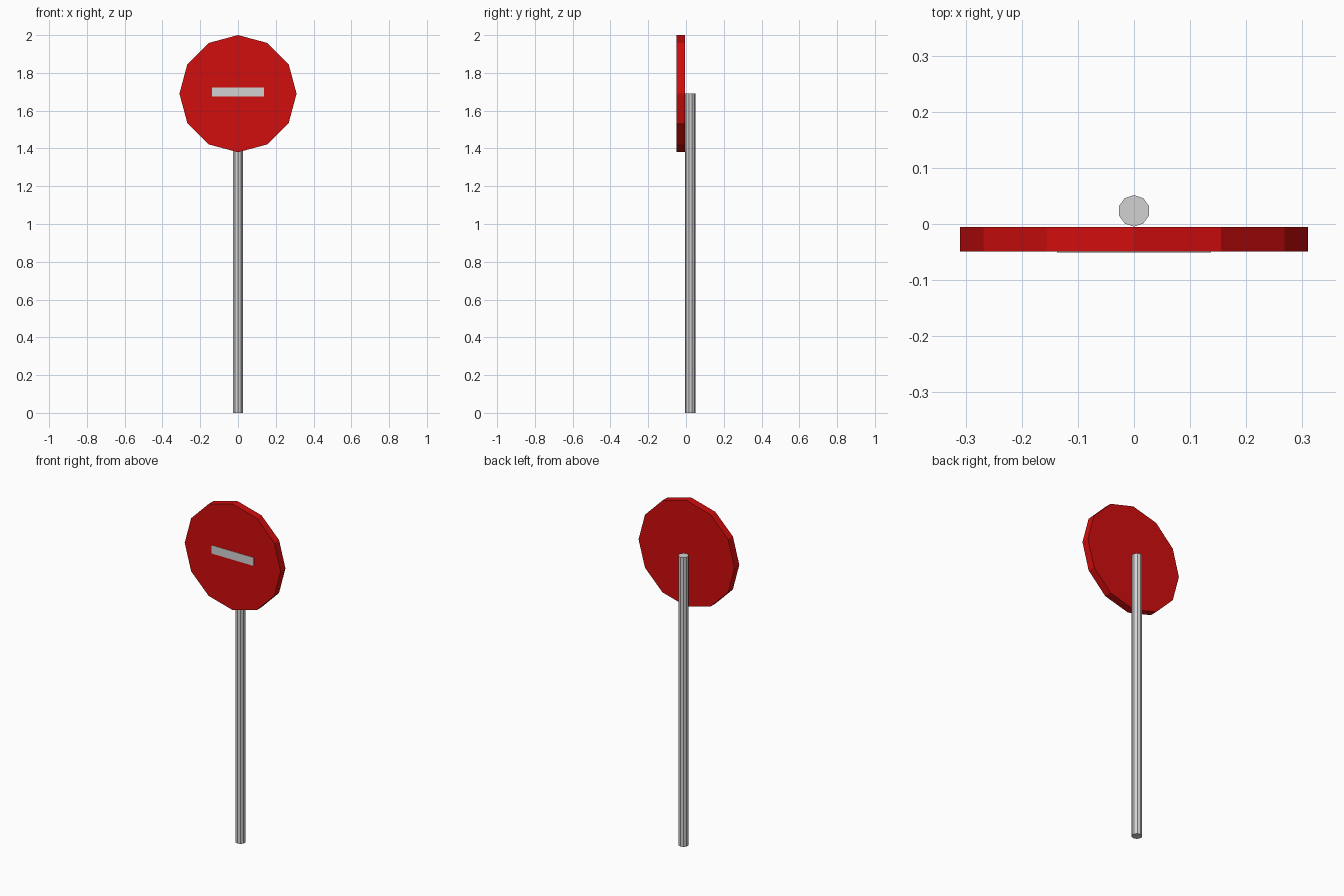
import bpy
import math

cube = bpy.data.objects.get("Cube")
if cube:
    bpy.data.objects.remove(cube, do_unlink=True)


def material(name, color):
    mat = bpy.data.materials.new(name)
    mat.use_nodes = True
    mat.diffuse_color = color
    mat.node_tree.nodes["Principled BSDF"].inputs["Base Color"].default_value = color
    return mat


def finish(name, mat):
    obj = bpy.context.object
    obj.name = name
    obj.data.materials.append(mat)
    return obj


red = material("sign red", (0.64, 0.004, 0.004, 1))
grey = material("light grey", (0.64, 0.64, 0.64, 1))

SIGN_Z = 1.69

# Faceted pole, ending at the centre of the disc
bpy.ops.mesh.primitive_cylinder_add(
    vertices=10, radius=0.028, depth=SIGN_Z, location=(0, 0.0235, SIGN_Z / 2))
finish("pole", grey)

# Twelve-sided disc with a corner at the top
bpy.ops.mesh.primitive_cylinder_add(
    vertices=12, radius=0.31, depth=0.044,
    location=(0, -0.027, SIGN_Z), rotation=(math.pi / 2, 0, 0))
finish("sign_disc", red)

# Thin bar painted on the front face
bpy.ops.mesh.primitive_cube_add(size=1, location=(0, -0.049, 1.699))
bar = finish("sign_bar", grey)
bar.scale = (0.274, 0.003, 0.048)
